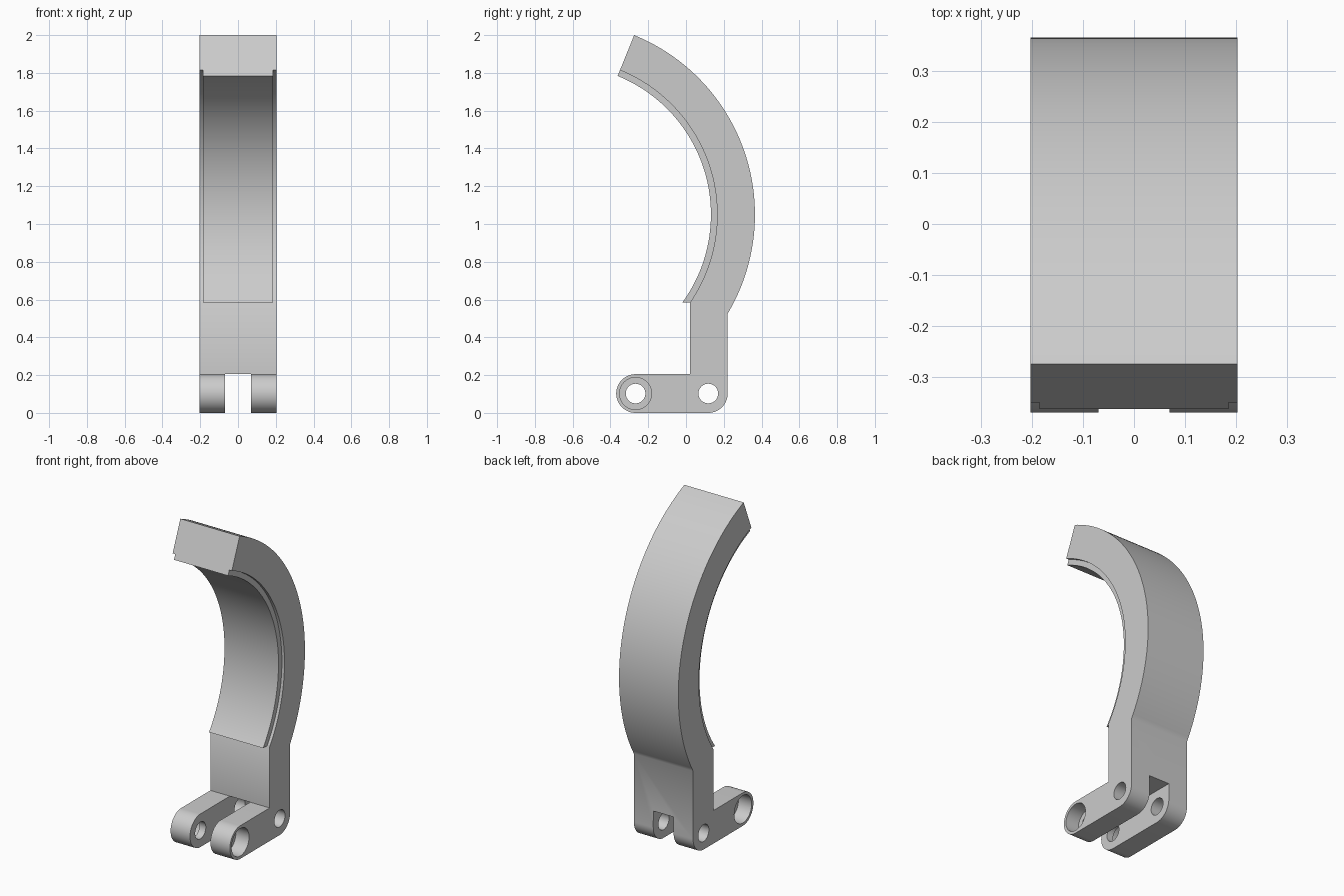
import bpy, bmesh
from math import sin, cos, asin, acos, pi, radians

cube = bpy.data.objects.get("Cube")
if cube:
    bpy.data.objects.remove(cube)

# Main dimensions
HALF_W, PAD_HALF, SLOT_HALF = 0.203, 0.185, 0.07
CY, CZ = -0.66, 1.05                 # centre of the curved arm
R_OUT, R_IN, R_PAD = 1.025, 0.825, 0.792
TIP = radians(67.9)
LEG_FRONT, LEG_BACK, LEDGE = 0.02, 0.22, 0.585
LUG_R, PIN_FRONT, PIN_BACK = 0.1025, -0.267, 0.118

grey = bpy.data.materials.new("grey")
grey.use_nodes = True
colour = (0.6, 0.6, 0.6, 1)
grey.diffuse_color = colour
grey.node_tree.nodes["Principled BSDF"].inputs["Base Color"].default_value = colour


def arc(cy, cz, r, start, end, steps):
    return [(cy + r * cos(start + (end - start) * i / steps),
             cz + r * sin(start + (end - start) * i / steps)) for i in range(steps + 1)]


def extrude_profile(name, profile, x0, x1):
    """Extrude a closed (y, z) outline along x."""
    bm = bmesh.new()
    face = bm.faces.new([bm.verts.new((x0, y, z)) for y, z in profile])
    moved = bmesh.ops.extrude_face_region(bm, geom=[face])["geom"]
    bmesh.ops.translate(bm, vec=(x1 - x0, 0, 0),
                        verts=[v for v in moved if isinstance(v, bmesh.types.BMVert)])
    bmesh.ops.recalc_face_normals(bm, faces=bm.faces)
    mesh = bpy.data.meshes.new(name)
    bm.to_mesh(mesh)
    bm.free()
    obj = bpy.data.objects.new(name, mesh)
    mesh.materials.append(grey)
    bpy.context.collection.objects.link(obj)
    return obj


def activate(obj):
    bpy.ops.object.select_all(action="DESELECT")
    obj.select_set(True)
    bpy.context.view_layer.objects.active = obj


def cut(target, cutter):
    activate(target)
    mod = target.modifiers.new("cut", "BOOLEAN")
    mod.operation, mod.solver, mod.object = "DIFFERENCE", "EXACT", cutter
    bpy.ops.object.modifier_apply(modifier=mod.name)
    bpy.data.objects.remove(cutter)


def bore(target, y, r, x0, x1):
    cut(target, extrude_profile("bore", arc(y, LUG_R, r, 0, 2 * pi, 48)[:-1], x0, x1))


# Arm, leg and foot as one side outline
in_start = -acos((LEG_FRONT - CY) / R_IN)
out_start = -acos((LEG_BACK - CY) / R_OUT)
outline = (arc(CY, CZ, R_OUT, out_start, TIP, 64)
           + arc(CY, CZ, R_IN, TIP, in_start, 64)
           + [(LEG_FRONT, 2 * LUG_R)]
           + arc(PIN_FRONT, LUG_R, LUG_R, pi / 2, 3 * pi / 2, 32)
           + arc(PIN_BACK, LUG_R, LUG_R, -pi / 2, 0, 16))
arm = extrude_profile("curved_arm", outline, -HALF_W, HALF_W)

# Slot that splits the foot into two lugs
slot = [(-1, -1), (1, -1), (1, 2 * LUG_R), (-1, 2 * LUG_R)]
cut(arm, extrude_profile("slot", slot, -SLOT_HALF, SLOT_HALF))

# Pin holes and counterbores on both outer sides
for y in (PIN_FRONT, PIN_BACK):
    bore(arm, y, 0.052, -1, 1)
for side in (-1, 1):
    bore(arm, PIN_FRONT, 0.085, side * (HALF_W - 0.09), side)

# Raised inner pad, cut level at its lower end
pad_outline = (arc(CY, CZ, R_IN, asin((LEDGE - CZ) / R_IN), TIP, 64)
               + arc(CY, CZ, R_PAD, TIP, asin((LEDGE - CZ) / R_PAD), 64))
pad = extrude_profile("inner_pad", pad_outline, -PAD_HALF, PAD_HALF)

for obj in (arm, pad):
    activate(obj)
    bpy.ops.object.shade_smooth_by_angle(angle=radians(35))
